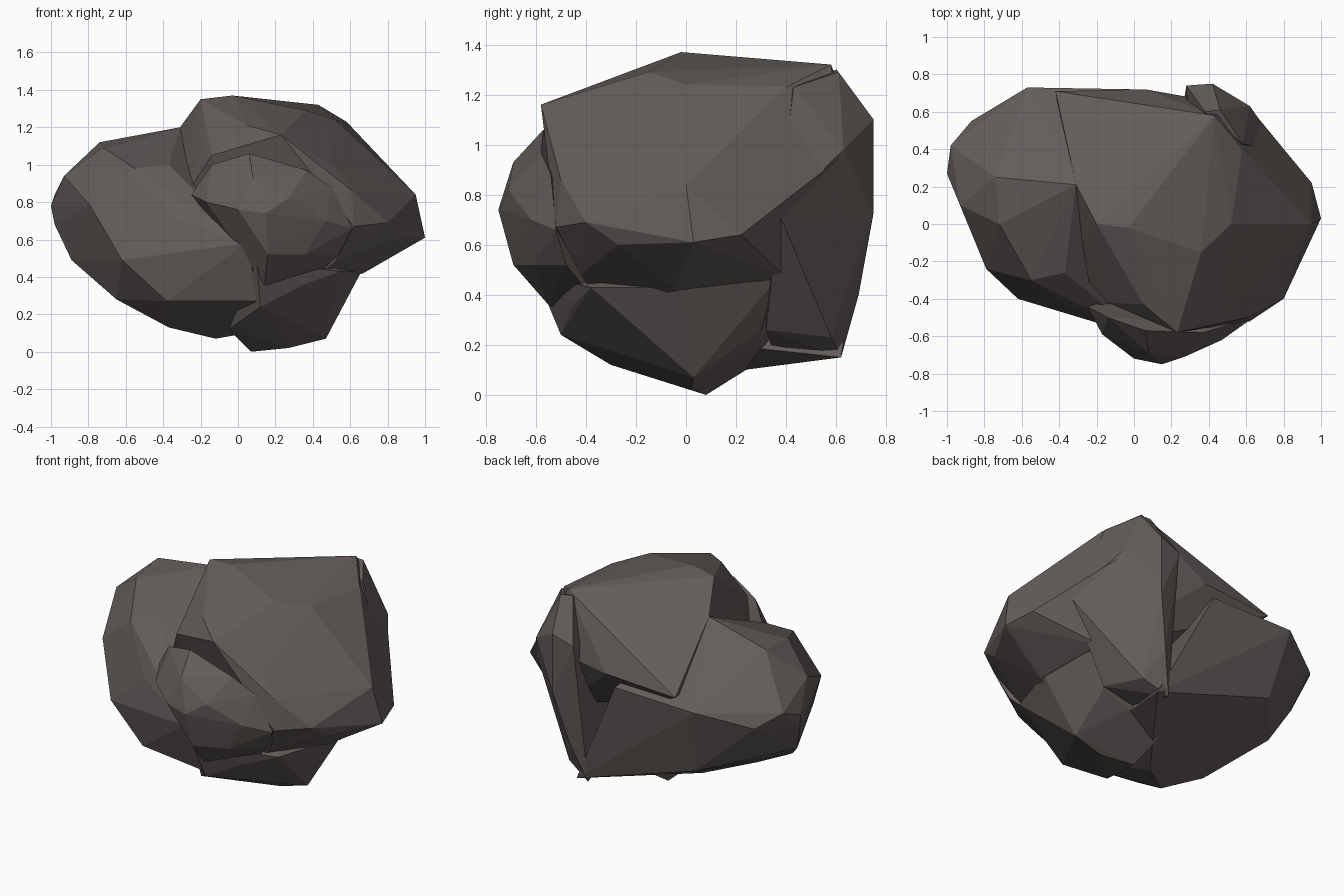
import bpy, bmesh

stone = bpy.data.materials.new("warm grey stone")
stone.diffuse_color = (0.125, 0.108, 0.102, 1)


def lobe(name, *pts):
    """Faceted stone lobe: the convex hull of a few corner points."""
    bm = bmesh.new()
    for p in pts:
        bm.verts.new(p)
    res = bmesh.ops.convex_hull(bm, input=bm.verts[:])
    loose = {v for v in res["geom_interior"] + res["geom_unused"]
             if isinstance(v, bmesh.types.BMVert)}
    bmesh.ops.delete(bm, geom=list(loose), context='VERTS')
    bmesh.ops.recalc_face_normals(bm, faces=bm.faces[:])
    me = bpy.data.meshes.new(name)
    bm.to_mesh(me)
    bm.free()
    me.materials.append(stone)
    ob = bpy.data.objects.new(name, me)
    bpy.context.collection.objects.link(ob)
    return ob


# broad left shoulder
left = lobe("left_shoulder",
            (-1, .27, .78), (-.98, .42, .84), (-.87, .55, .76), (-.57, .73, .85),
            (0, .72, .86), (-.74, .25, 1.12), (-.31, .21, 1.2),
            (-.93, .1, .94), (-.72, 0, 1.09), (-.55, -.3, .98), (-.37, -.26, 1.0),
            (-.79, -.24, .78), (-.62, -.4, .49), (-.34, -.45, .72), (.04, -.6, .58),
            (.12, -.5, .27), (-.38, -.42, .27), (-.65, -.15, .28), (-.37, -.2, .13),
            (-.89, .15, .49), (-.98, .25, .68), (-.12, 0, .07), (-.5, .62, .42),
            (.34, .62, .15))

# tall domed main mass with the crest and the right-hand corner
main = lobe("main_mass",
            (-.31, .21, 1.2), (-.2, 0, 1.35), (-.03, -.02, 1.37), (.43, .58, 1.32),
            (.58, .4, 1.23), (.24, .68, .98), (.06, .72, .93), (-.42, .71, .9),
            (-.28, -.08, 1.03), (-.25, -.3, .88), (-.2, -.2, 1.14),
            (-.14, -.42, 1.05), (.05, -.43, 1.21), (.23, -.58, 1.16),
            (.36, -.15, 1.29), (.52, 0, 1.24), (.5, -.46, 1.0),
            (.61, -.5, .86), (.62, -.52, .67), (.8, -.4, .69), (.95, 0, .84),
            (1, .03, .61), (.95, .22, .64), (.62, .62, .95), (.83, -.27, .6),
            (.67, -.05, .42), (.6, .4, .47), (.52, -.42, .48), (.3, -.3, .3))

# rounded bulge at the front
bulge = lobe("front_bulge",
             (.15, -.75, .74), (0, -.72, .76), (.27, -.71, .82), (.47, -.62, .7),
             (.61, -.52, .66), (-.17, -.59, .8), (-.25, -.44, .84), (.08, -.69, .93),
             (.06, -.57, 1.06), (-.14, -.5, 1.0), (.37, -.58, .97),
             (.5, -.54, .88), (.16, -.69, .52), (.36, -.61, .52), (.54, -.48, .52),
             (.14, -.55, .36), (.3, -.3, .3))

# underside running down to the foot
foot = lobe("foot",
            (.1, -.6, .48), (.12, -.5, .24), (-.05, -.3, .12), (.35, -.45, .36),
            (.55, -.38, .43), (.07, .08, 0), (.27, .02, .02), (.47, .03, .07),
            (.54, .05, .22), (.66, -.03, .43), (.6, .36, .46), (.48, .3, .26),
            (.3, .3, .19), (0, .4, .2), (.3, 0, .6))

# upright ridge at the back right
ridge = lobe("back_ridge",
             (.28, .74, 1.05), (.42, .75, 1.1), (.42, .75, .73), (.46, .61, 1.29),
             (.38, .6, 1.3), (.58, .43, 1.23), (.62, .63, .98), (.8, .37, .73),
             (.34, .69, .4), (.26, .62, .15), (.42, .58, .23), (.3, .34, .2),
             (.5, .32, .26), (.6, .4, .45), (.3, .3, .9))

# weld the lobes into one boulder
for part in (main, bulge, foot, ridge):
    mod = left.modifiers.new("weld", 'BOOLEAN')
    mod.operation = 'UNION'
    mod.solver = 'EXACT'
    mod.object = part
dg = bpy.context.evaluated_depsgraph_get()
mesh = bpy.data.meshes.new_from_object(left.evaluated_get(dg))
boulder = bpy.data.objects.new("boulder", mesh)
bpy.context.collection.objects.link(boulder)
for part in (left, main, bulge, foot, ridge):
    bpy.data.objects.remove(part)
mesh.shade_flat()
